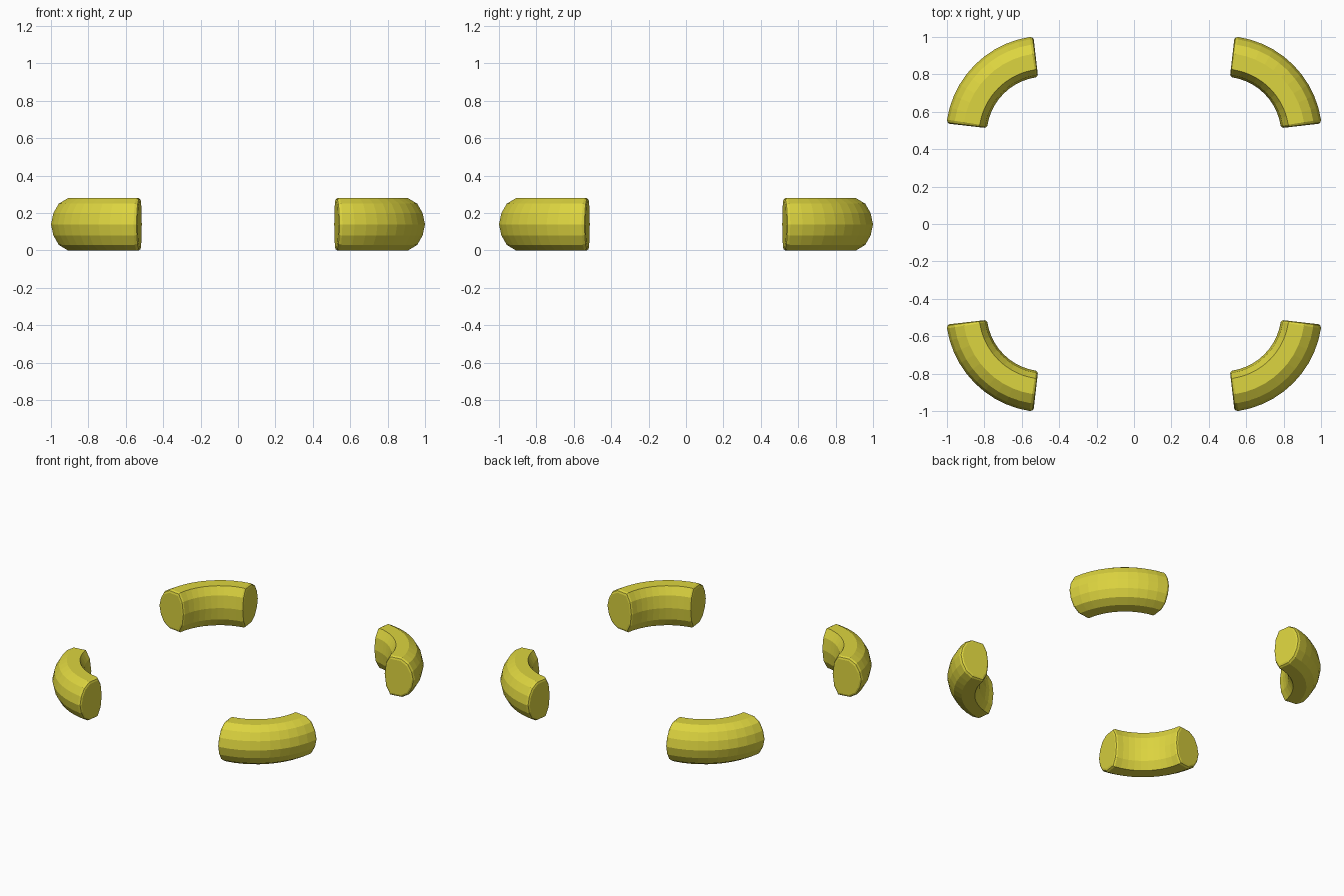
import bpy, bmesh
from math import sin, cos, radians

if "Cube" in bpy.data.objects:
    bpy.data.objects.remove(bpy.data.objects["Cube"])

# Bumper cross-section: (radius, height)
PROFILE = [(0.529, 0.14), (0.516, 0.20), (0.487, 0.25), (0.437, 0.28),
           (0.352, 0.28), (0.322, 0.225), (0.311, 0.14), (0.322, 0.055),
           (0.352, 0.0), (0.437, 0.0), (0.487, 0.03), (0.516, 0.08)]
CENTRE = 0.477      # arc centre on both axes
MID = (0.42, 0.14)  # middle of the cross-section
SEGMENTS = 10

mat = bpy.data.materials.new("yellow")
mat.diffuse_color = (0.72, 0.66, 0.05, 1)
mat.use_nodes = True
mat.node_tree.nodes["Principled BSDF"].inputs["Base Color"].default_value = mat.diffuse_color


def corner_bumper(name, sx, sy):
    bm = bmesh.new()
    # Stations along the arc: (angle, section scale), with bevelled ends
    stations = [(6.6, 0.86), (7.2, 0.95)]
    stations += [(8.8 + (81.2 - 8.8) * i / SEGMENTS, 1.0) for i in range(SEGMENTS + 1)]
    stations += [(82.8, 0.95), (83.4, 0.86)]
    rings = []
    for angle, scale in stations:
        a = radians(angle)
        ring = []
        for r, z in PROFILE:
            r = MID[0] + (r - MID[0]) * scale
            z = MID[1] + (z - MID[1]) * scale
            ring.append(bm.verts.new((sx * (CENTRE + r * cos(a)),
                                      sy * (CENTRE + r * sin(a)), z)))
        rings.append(ring)
    n = len(PROFILE)
    for a, b in zip(rings, rings[1:]):
        for i in range(n):
            bm.faces.new((a[i], a[(i + 1) % n], b[(i + 1) % n], b[i]))
    # End caps
    bm.faces.new(rings[0])
    bm.faces.new(rings[-1])
    bmesh.ops.recalc_face_normals(bm, faces=bm.faces)
    mesh = bpy.data.meshes.new(name)
    bm.to_mesh(mesh)
    bm.free()
    mesh.materials.append(mat)
    bpy.context.collection.objects.link(bpy.data.objects.new(name, mesh))


# Four corners
for x_name, sx in (("left", -1), ("right", 1)):
    for y_name, sy in (("front", -1), ("back", 1)):
        corner_bumper(f"{y_name}_{x_name}_corner_bumper", sx, sy)
